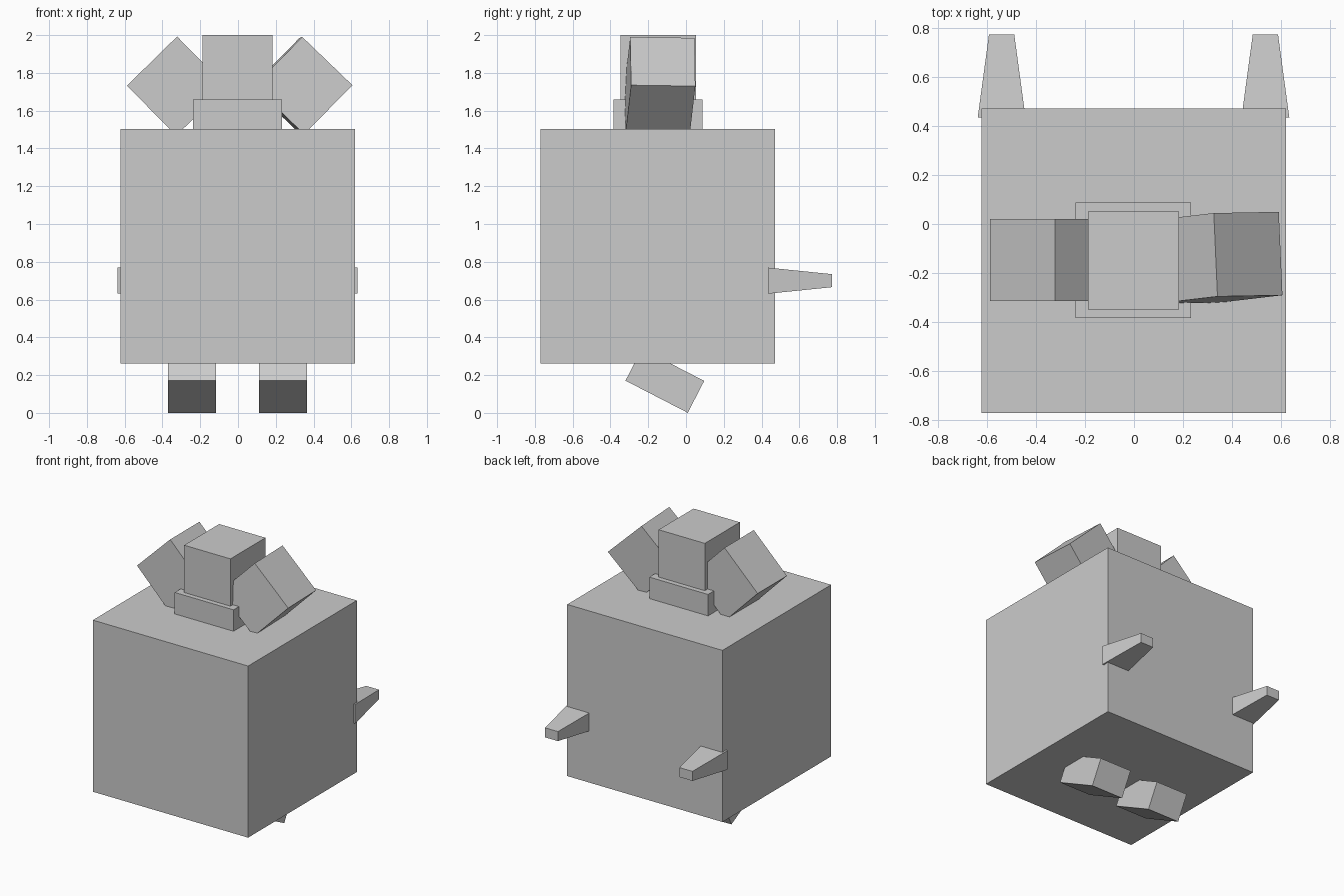
import bpy
import bmesh
from math import radians
from mathutils import Matrix, Vector

if "Cube" in bpy.data.objects:
    bpy.data.objects.remove(bpy.data.objects["Cube"], do_unlink=True)

grey = bpy.data.materials.new("plain_grey")
grey.use_nodes = True
colour = (0.6, 0.6, 0.6, 1)
grey.diffuse_color = colour
grey.node_tree.nodes["Principled BSDF"].inputs["Base Color"].default_value = colour


def box(name, centre, edges, taper=None):
    """Box spanned by three edge vectors; taper scales the +y end in x and z."""
    bm = bmesh.new()
    bmesh.ops.create_cube(bm, size=1)
    if taper:
        for v in bm.verts:
            if v.co.y > 0:
                v.co.x *= taper[0]
                v.co.z *= taper[1]
    bm.transform(Matrix.Translation(centre) @ Matrix(edges).transposed().to_4x4())
    bmesh.ops.recalc_face_normals(bm, faces=bm.faces)
    mesh = bpy.data.meshes.new(name)
    bm.to_mesh(mesh)
    bm.free()
    mesh.materials.append(grey)
    obj = bpy.data.objects.new(name, mesh)
    bpy.context.collection.objects.link(obj)
    return obj


def block(name, low, high):
    """Upright box between two opposite corners."""
    low, high = Vector(low), Vector(high)
    return box(name, (low + high) / 2, Matrix.Diagonal(high - low))


# Body, neck and head
block("body", (-0.622, -0.77, 0.262), (0.62, 0.472, 1.503))
block("neck", (-0.238, -0.383, 1.40), (0.232, 0.088, 1.658))
block("head", (-0.187, -0.348, 1.62), (0.183, 0.052, 2.0))

# Tilted blocks beside the head, the left one slightly twisted
box("right_side_block", (-0.325, -0.147, 1.73),
    ((0.265, 0, 0.26), (0, 0.335, 0), (-0.26, 0, 0.265)))
box("left_side_block", (0.338, -0.138, 1.73),
    ((0.265, 0.005, -0.255), (-0.015, 0.34, -0.005), (0.255, 0.03, 0.26)))

tilt = Matrix.Rotation(radians(-27.3), 3, "X")
for side, sign in (("right", -1), ("left", 1)):
    # Feet, tipped down toward the back
    size = (0.254, 0.371, 0.19)
    edges = [tilt @ axis * s for axis, s in zip(Matrix.Identity(3), size)]
    box(side + "_foot", (sign * 0.24 - 0.003, -0.112, 0.17), edges)

    # Tapered pegs reaching backward
    box(side + "_back_peg", (sign * 0.538 - 0.002, 0.603, 0.70),
        Matrix.Diagonal((0.195, 0.338, 0.138)), taper=(0.53, 0.5))
